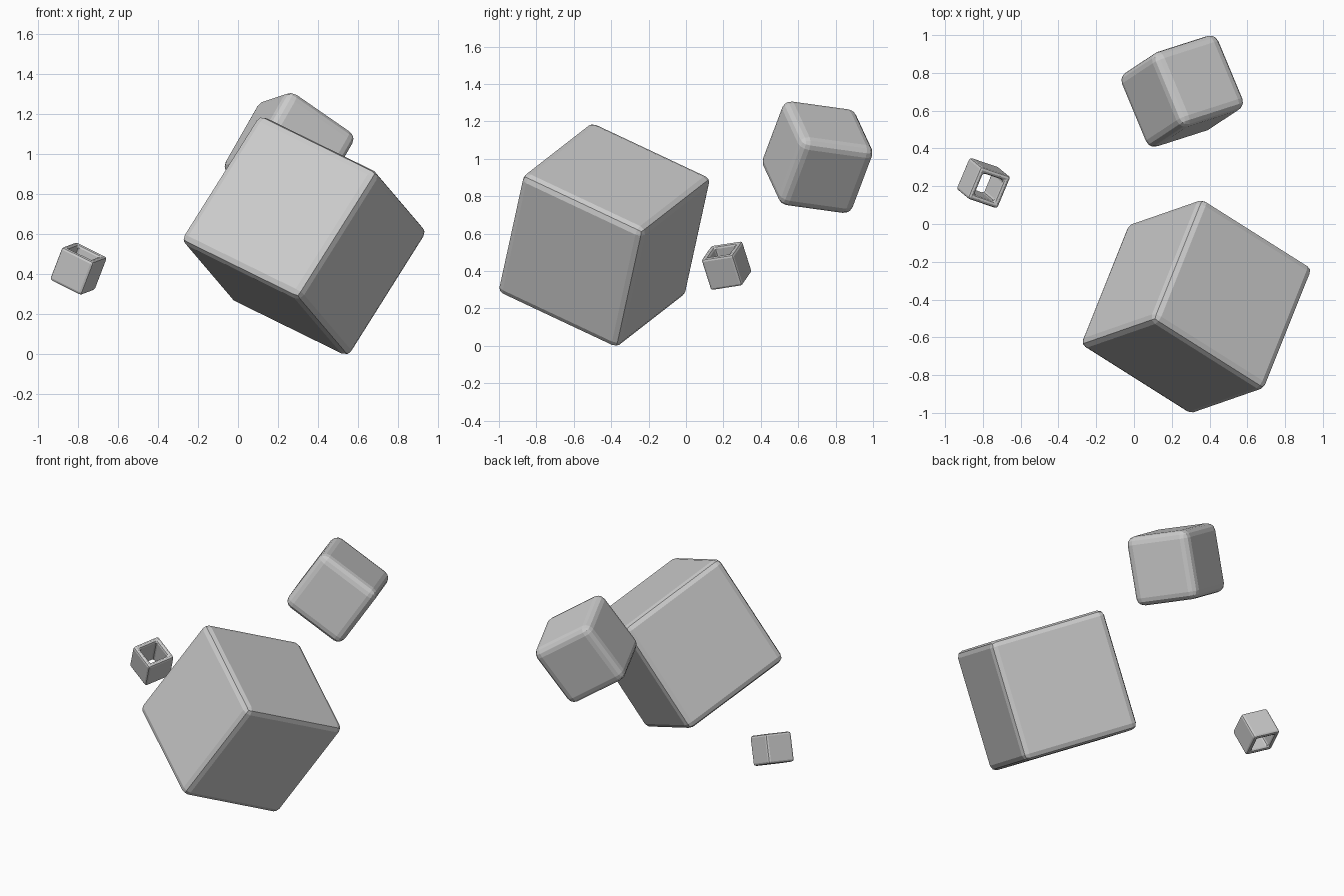
import bpy, bmesh
from mathutils import Vector, Matrix

if "Cube" in bpy.data.objects:
    bpy.data.objects.remove(bpy.data.objects["Cube"])


def tumbled_cube(name, centre, x_dir, y_dir, side, bevel, segments, hole=0.0):
    """Bevelled cube tilted so its local x / y follow the given directions."""
    x = Vector(x_dir).normalized()
    y = Vector(y_dir)
    y = (y - x * y.dot(x)).normalized()
    z = x.cross(y)
    rot = Matrix((x, y, z)).transposed().to_4x4()

    bm = bmesh.new()
    bmesh.ops.create_cube(bm, size=side)
    if hole:
        # square tunnel along local z
        caps = [f for f in bm.faces if abs(f.normal.z) > 0.9]
        bmesh.ops.inset_individual(bm, faces=caps, thickness=(side - hole) / 2)
        rims = [e for f in caps for e in f.edges]
        bmesh.ops.delete(bm, geom=caps, context='FACES_ONLY')
        bmesh.ops.bridge_loops(bm, edges=rims)
        bmesh.ops.recalc_face_normals(bm, faces=bm.faces)
    mesh = bpy.data.meshes.new(name)
    bm.to_mesh(mesh)
    bm.free()

    obj = bpy.data.objects.new(name, mesh)
    bpy.context.collection.objects.link(obj)
    obj.matrix_world = Matrix.Translation(centre) @ rot
    mod = obj.modifiers.new("rounded_edges", 'BEVEL')
    mod.width = bevel
    mod.segments = segments
    mod.limit_method = 'ANGLE'
    return obj


# big cube in front
tumbled_cube("large_cube", (0.33, -0.437, 0.592),
             (0.57, -0.36, -0.28), (-0.38, -0.13, -0.60), 0.763, 0.038, 2)

# medium cube behind, softer edges
tumbled_cube("medium_cube", (0.255, 0.703, 1.008),
             (-0.15, 0.36, -0.05), (0.31, 0.10, -0.215), 0.43, 0.05, 3)

# small cube with a square hole through it
tumbled_cube("small_hollow_cube", (-0.797, 0.217, 0.428),
             (0.067, 0.16, 0.025), (-0.145, 0.045, 0.07), 0.186, 0.014, 2, hole=0.10)
